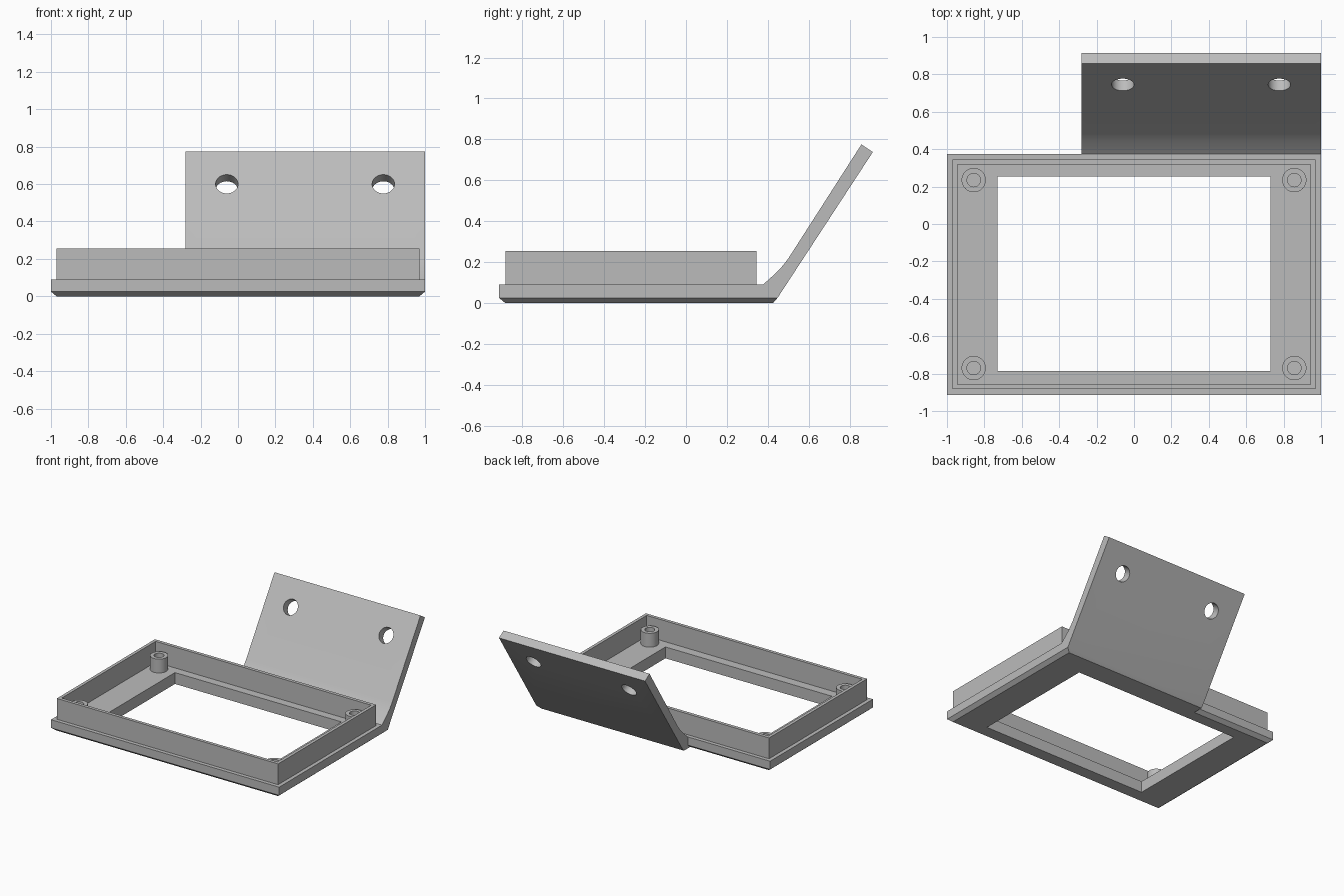
import bpy, bmesh, math
from mathutils import Vector

cube = bpy.data.objects.get("Cube")
if cube:
    bpy.data.objects.remove(cube, do_unlink=True)

GREY = (0.5, 0.5, 0.5, 1)
mat = bpy.data.materials.new("plain grey")
mat.use_nodes = True
mat.diffuse_color = GREY
mat.node_tree.nodes["Principled BSDF"].inputs["Base Color"].default_value = GREY

FLOOR, CHAMFER = 0.09, 0.025
BACK = 0.375


def finish(bm, name):
    """Turn a bmesh into a named, shaded object."""
    bmesh.ops.recalc_face_normals(bm, faces=bm.faces)
    mesh = bpy.data.meshes.new(name)
    bm.to_mesh(mesh)
    bm.free()
    mesh.materials.append(mat)
    obj = bpy.data.objects.new(name, mesh)
    bpy.context.collection.objects.link(obj)
    return obj


def smooth(obj):
    bpy.ops.object.select_all(action='DESELECT')
    obj.select_set(True)
    bpy.context.view_layer.objects.active = obj
    bpy.ops.object.shade_smooth_by_angle(angle=math.radians(25))


def loft(bm, loops, closed):
    """Bridge equal-sized point loops with quads."""
    rings = [[bm.verts.new(p) for p in loop] for loop in loops]
    pairs = list(zip(rings, rings[1:]))
    if closed:
        pairs.append((rings[-1], rings[0]))
    for a, b in pairs:
        n = len(a)
        for i in range(n):
            j = (i + 1) % n
            bm.faces.new((a[i], a[j], b[j], b[i]))
    return rings


def rect(x, y0, y1, z):
    return [(-x, y0, z), (x, y0, z), (x, y1, z), (-x, y1, z)]


def circle(cx, cy, r, z, n=32):
    return [(cx + r * math.cos(math.tau * i / n),
             cy + r * math.sin(math.tau * i / n), z) for i in range(n)]


# Frame: flange with chamfered underside, raised thin wall, open window
outer = (1.0, -0.913, BACK)
under = (1 - 0.03, -0.883, BACK - 0.03)
wall_out = (0.97, -0.883, 0.345)
wall_in = (0.945, -0.857, 0.318)
window = (0.73, -0.785, 0.253)
bm = bmesh.new()
loft(bm, [rect(*window, 0), rect(*under, 0), rect(*outer, CHAMFER),
          rect(*outer, FLOOR), rect(*wall_out, FLOOR), rect(*wall_out, 0.255),
          rect(*wall_in, 0.255), rect(*wall_in, FLOOR), rect(*window, FLOOR)], True)
finish(bm, "frame")

# Screw bosses with blind holes in the four corners
for side, x in (("right", -0.857), ("left", 0.857)):
    for end, y in (("front", -0.77), ("back", 0.235)):
        bm = bmesh.new()
        rings = loft(bm, [circle(x, y, 0.065, FLOOR), circle(x, y, 0.065, 0.2),
                          circle(x, y, 0.036, 0.2), circle(x, y, 0.036, FLOOR + 0.005)], False)
        bm.faces.new(rings[-1])
        smooth(finish(bm, f"{end}_{side}_boss"))

# Mounting flap: side profile (y, z) swept along x, chamfered at the left end
profile = [(BACK - 0.03, 0), (0.425, 0), (0.447, CHAMFER), (0.913, 0.738),
           (0.857, 0.775), (0.5, 0.218), (0.474, 0.184), (0.446, 0.154),
           (0.412, 0.122), (0.385, 0.098), (BACK, FLOOR), (BACK, CHAMFER)]
bm = bmesh.new()
ends = loft(bm, [[(x - (0.03 if x > 0 and z == 0 else 0), y, z) for y, z in profile]
                 for x in (-0.28, 1.0)], False)
for ring in ends:
    bm.faces.new((ring[0], ring[1], ring[2], ring[-1]))
    bm.faces.new(ring[2:])
flap = finish(bm, "mounting_flap")

# Screw holes drilled square to the flap
along = Vector((0, 0.857 - 0.5, 0.775 - 0.218)).normalized()
normal = Vector((0, -along.z, along.y))
for x in (-0.06, 0.777):
    bm = bmesh.new()
    bmesh.ops.create_cone(bm, cap_ends=True, segments=32, radius1=0.06, radius2=0.06, depth=0.4)
    cutter = finish(bm, "hole_cutter")
    cutter.hide_render = True
    cutter.location = (x, 0.745, 0.6)
    cutter.rotation_euler = normal.to_track_quat('Z', 'Y').to_euler()
    bpy.context.view_layer.update()
    mod = flap.modifiers.new("hole", 'BOOLEAN')
    mod.operation = 'DIFFERENCE'
    mod.solver = 'EXACT'
    mod.object = cutter
    bpy.context.view_layer.objects.active = flap
    bpy.ops.object.modifier_apply(modifier=mod.name)
    bpy.data.objects.remove(cutter, do_unlink=True)
smooth(flap)
